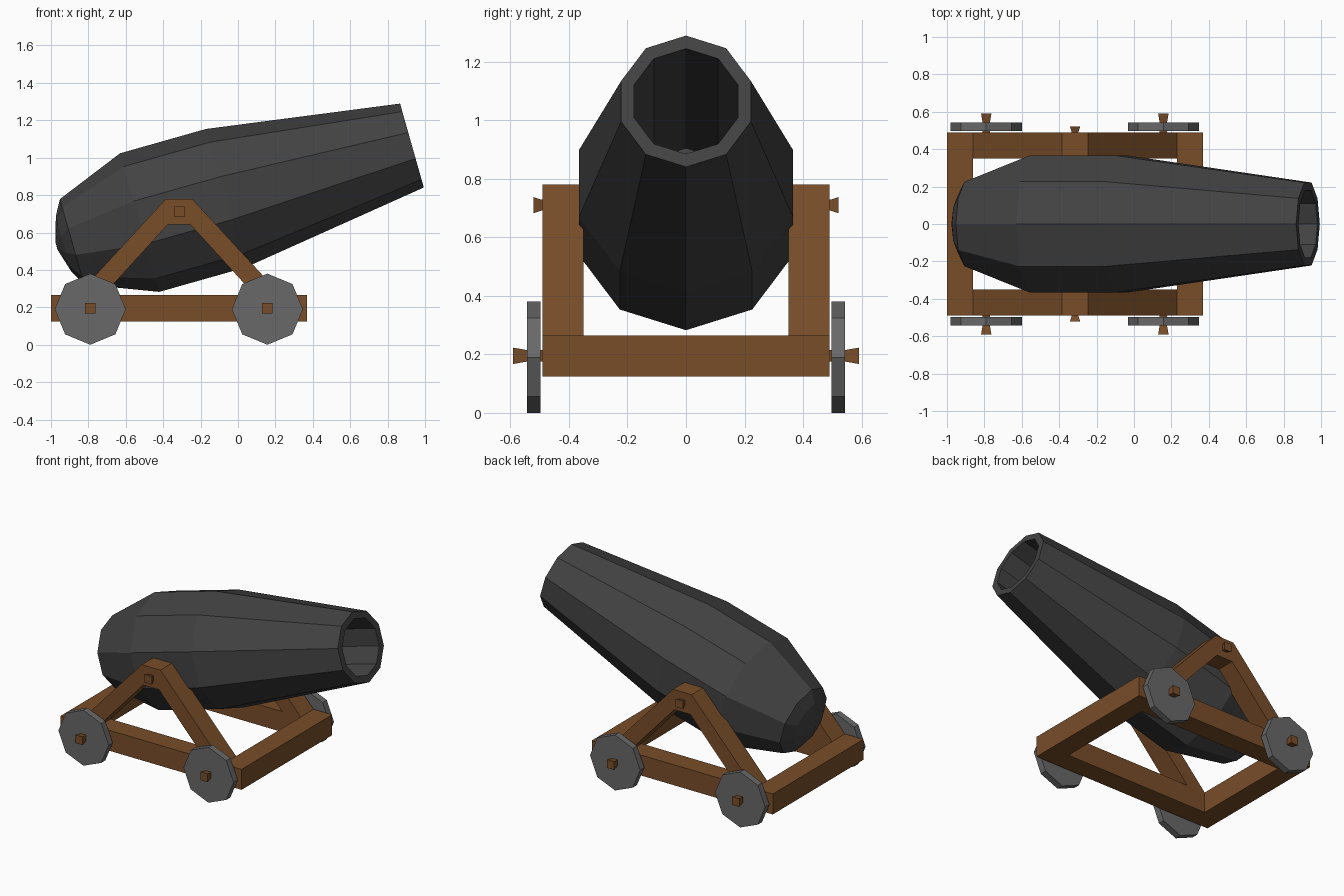
import bpy, bmesh, math
from mathutils import Vector

if "Cube" in bpy.data.objects:
    bpy.data.objects.remove(bpy.data.objects["Cube"])


def material(name, color):
    m = bpy.data.materials.new(name)
    m.diffuse_color = (*color, 1)
    m.use_nodes = True
    m.node_tree.nodes["Principled BSDF"].inputs["Base Color"].default_value = m.diffuse_color
    return m


WOOD = material("wood", (0.19, 0.075, 0.022))
IRON = material("dark_iron", (0.055, 0.055, 0.055))
GREY = material("wheel_grey", (0.14, 0.14, 0.14))


def finish(bm, name, mat):
    bmesh.ops.recalc_face_normals(bm, faces=bm.faces)
    me = bpy.data.meshes.new(name)
    bm.to_mesh(me)
    bm.free()
    me.materials.append(mat)
    ob = bpy.data.objects.new(name, me)
    bpy.context.collection.objects.link(ob)
    return ob


def loft(name, rings, mat):
    """Skin a list of equal-length point rings and cap both ends."""
    bm = bmesh.new()
    vs = [[bm.verts.new(p) for p in ring] for ring in rings]
    n = len(vs[0])
    for a, b in zip(vs, vs[1:]):
        for i in range(n):
            j = (i + 1) % n
            bm.faces.new((a[i], a[j], b[j], b[i]))
    bm.faces.new(vs[0])
    bm.faces.new(vs[-1])
    return finish(bm, name, mat)


def extrude_y(name, outline, y0, y1, mat):
    return loft(name, [[(x, y, z) for x, z in outline] for y in (y0, y1)], mat)


def rect(x0, x1, z0, z1):
    return [(x0, z0), (x1, z0), (x1, z1), (x0, z1)]


def peg(name, x, z, sections):
    """Square peg along y, flaring through (y, half size) sections."""
    loft(name, [[(px, y, pz) for px, pz in rect(x - h, x + h, z - h, z + h)]
                for y, h in sections], WOOD)


# Barrel: ten-sided, tilted up, with a blind bore
TILT = math.radians(15.8)
axis = Vector((math.cos(TILT), 0, math.sin(TILT)))
up = Vector((-math.sin(TILT), 0, math.cos(TILT)))
side = Vector((0, 1, 0))
muzzle = Vector((0.93, 0, 1.065))
profile = [(-1.975, 0.02), (-1.935, 0.155), (-1.889, 0.237), (-1.513, 0.385),
           (-1.035, 0.385), (0, 0.233), (0, 0.187), (-1.25, 0.187)]
loft("barrel", [[muzzle + axis * s + (up * math.cos(k * math.tau / 10)
                 + side * math.sin(k * math.tau / 10)) * r
                 for k in range(10)] for s, r in profile], IRON)

# Carriage cross beams
for name, x in (("rear_beam", -1.0), ("front_beam", 0.23)):
    extrude_y(name, rect(x, x + 0.14, 0.125, 0.265), -0.49, 0.49, WOOD)

# Parts repeated on both sides
support = [(-0.86, 0.265), (-0.385, 0.78), (-0.245, 0.78), (0.23, 0.265),
           (0.09, 0.265), (-0.255, 0.643), (-0.375, 0.643), (-0.72, 0.265)]
for label, s in (("left", 1), ("right", -1)):
    extrude_y(label + "_rail", rect(-0.86, 0.23, 0.125, 0.265), s * 0.35, s * 0.49, WOOD)
    extrude_y(label + "_support", support, s * 0.35, s * 0.49, WOOD)
    peg(label + "_trunnion", -0.315, 0.71, [(s * 0.48, 0.018), (s * 0.495, 0.019), (s * 0.522, 0.028)])
    for end, x in (("rear", -0.79), ("front", 0.157)):
        octagon = [(x + 0.19 * math.cos(k * math.pi / 4), 0.19 + 0.19 * math.sin(k * math.pi / 4))
                   for k in range(8)]
        extrude_y(f"{label}_{end}_wheel", octagon, s * 0.498, s * 0.543, GREY)
        peg(f"{label}_{end}_axle", x, 0.195, [(s * 0.45, 0.02), (s * 0.545, 0.02), (s * 0.592, 0.028)])
